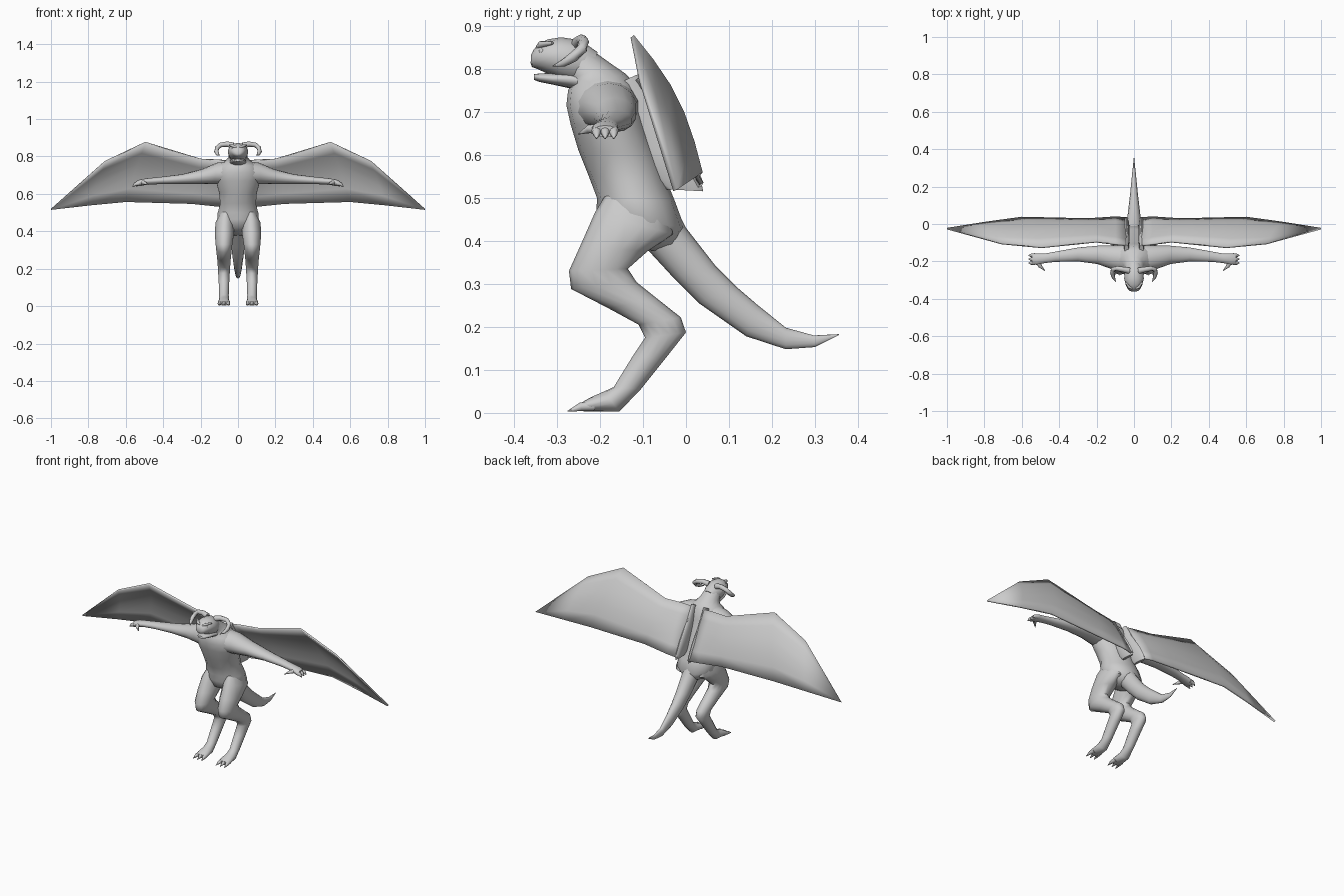
import bpy, bmesh, math
from mathutils import Vector as V

SIDES = 14
hide = bpy.data.materials.new("stone_grey")
hide.diffuse_color = (0.6, 0.6, 0.6, 1)


def finish(name, bm, mirror):
    bmesh.ops.recalc_face_normals(bm, faces=bm.faces)
    me = bpy.data.meshes.new(name)
    bm.to_mesh(me)
    bm.free()
    me.materials.append(hide)
    me.shade_smooth()
    me.set_sharp_from_angle(angle=math.radians(60))
    ob = bpy.data.objects.new(name, me)
    bpy.context.collection.objects.link(ob)
    if mirror:
        m = ob.modifiers.new("mirror", 'MIRROR')
        m.use_mirror_merge = False
    return ob


def add_loft(bm, rings, n=SIDES):
    """Skin elliptical rings given as (centre, half axis, half axis)."""
    loops = []
    for c, u, v in rings:
        loops.append([bm.verts.new(c + u * math.cos(2 * math.pi * i / n)
                                   + v * math.sin(2 * math.pi * i / n)) for i in range(n)])
    for a, b in zip(loops, loops[1:]):
        for i in range(n):
            j = (i + 1) % n
            bm.faces.new((a[i], a[j], b[j], b[i]))
    bm.faces.new(loops[0])
    bm.faces.new(loops[-1])


def side_loft(name, rows, mirror=False):
    """Rows: x, front edge (y, z), back edge (y, z), half width in x."""
    rings = []
    for x, (ya, za), (yb, zb), w in rows:
        a, b = V((x, ya, za)), V((x, yb, zb))
        rings.append(((a + b) / 2, (a - b) / 2, V((w, 0, 0))))
    bm = bmesh.new()
    add_loft(bm, rings)
    return finish(name, bm, mirror)


def add_tube(bm, pts, radii, n=8):
    pts = [V(p) for p in pts]
    rings = []
    for i, p in enumerate(pts):
        t = (pts[min(i + 1, len(pts) - 1)] - pts[max(i - 1, 0)]).normalized()
        ref = V((0, 0, 1)) if abs(t.z) < 0.9 else V((0, 1, 0))
        u = t.cross(ref).normalized()
        rings.append((p, u * radii[i], t.cross(u) * radii[i]))
    add_loft(bm, rings, n)


# Torso and neck
side_loft("torso", [
    (0, (-.13, .385), (-.06, .375), .035),
    (0, (-.19, .42), (-.02, .39), .085),
    (0, (-.208, .465), (-.003, .43), .115),
    (0, (-.207, .50), (-.025, .49), .112),
    (0, (-.226, .55), (-.045, .54), .098),
    (0, (-.25, .61), (-.065, .60), .103),
    (0, (-.268, .67), (-.09, .66), .120),
    (0, (-.278, .715), (-.105, .71), .122),
    (0, (-.274, .75), (-.118, .765), .095),
    (0, (-.268, .762), (-.14, .788), .068),
    (0, (-.275, .772), (-.175, .812), .052),
    (0, (-.285, .78), (-.225, .848), .046)])

# Head: skull with muzzle, and a separate lower jaw
side_loft("head", [
    (0, (-.205, .838), (-.235, .775), .036),
    (0, (-.245, .866), (-.262, .765), .051),
    (0, (-.29, .873), (-.295, .778), .054),
    (0, (-.322, .868), (-.325, .79), .046),
    (0, (-.343, .856), (-.345, .799), .036),
    (0, (-.355, .843), (-.358, .804), .025),
    (0, (-.360, .832), (-.361, .813), .013)])
side_loft("lower_jaw", [
    (0, (-.25, .795), (-.25, .75), .045),
    (0, (-.31, .79), (-.31, .763), .037),
    (0, (-.34, .789), (-.34, .769), .027),
    (0, (-.353, .787), (-.353, .774), .015)])

# Brow ridges and eyes
bm = bmesh.new()
add_tube(bm, [(.008, -.345, .849), (.026, -.338, .856), (.046, -.31, .86)], [.005, .008, .004])
finish("brows", bm, True)
bm = bmesh.new()
bmesh.ops.create_uvsphere(bm, u_segments=8, v_segments=6, radius=.007)
bmesh.ops.translate(bm, verts=bm.verts, vec=(.031, -.335, .840))
finish("eyes", bm, True)

# Curled horns
bm = bmesh.new()
add_tube(bm, [(.025, -.25, .858), (.058, -.243, .866), (.092, -.238, .862), (.112, -.242, .846),
              (.116, -.262, .827), (.110, -.285, .813), (.097, -.31, .806)],
         [.017, .014, .013, .013, .012, .009, .001])
finish("horns", bm, True)

# Digitigrade legs running into the feet
side_loft("legs", [
    (.062, (-.185, .51), (-.045, .48), .035),
    (.070, (-.212, .465), (-.03, .415), .052),
    (.073, (-.245, .39), (-.09, .375), .052),
    (.075, (-.272, .33), (-.135, .335), .046),
    (.075, (-.267, .288), (-.115, .304), .042),
    (.075, (-.18, .243), (-.065, .264), .037),
    (.075, (-.11, .205), (-.012, .222), .034),
    (.075, (-.095, .175), (.0, .187), .032),
    (.075, (-.125, .13), (-.045, .13), .029),
    (.075, (-.168, .06), (-.105, .055), .026),
    (.075, (-.19, .05), (-.155, .003), .028),
    (.075, (-.22, .037), (-.22, .003), .034),
    (.075, (-.243, .024), (-.243, .004), .030)], True)

# Toes and toe claws
bm = bmesh.new()
for dx in (-.024, 0, .024):
    add_tube(bm, [(.075 + dx * .8, -.215, .016), (.075 + dx, -.245, .014), (.075 + dx * 1.15, -.275, .004)],
             [.012, .010, .001])
finish("toes", bm, True)

# Tail
side_loft("tail", [
    (0, (-.12, .41), (-.02, .47), .05),
    (0, (-.088, .378), (.0, .43), .045),
    (0, (-.03, .315), (.07, .34), .037),
    (0, (.03, .255), (.115, .295), .031),
    (0, (.14, .178), (.165, .252), .022),
    (0, (.232, .148), (.232, .198), .014),
    (0, (.30, .153), (.297, .18), .007),
    (0, (.356, .181), (.355, .183), .001)])

# Arms: rows of y, upper edge (x, z), lower edge (x, z), half depth in y
rings = []
for y, (xa, za), (xb, zb), w in [
        (-.185, (.05, .775), (.05, .65), .075),
        (-.178, (.115, .766), (.125, .652), .064),
        (-.165, (.19, .733), (.20, .652), .050),
        (-.163, (.30, .705), (.30, .653), .038),
        (-.175, (.42, .690), (.42, .652), .028),
        (-.184, (.48, .684), (.48, .650), .026),
        (-.188, (.52, .678), (.52, .643), .031),
        (-.188, (.545, .668), (.545, .640), .028)]:
    a, b = V((xa, y, za)), V((xb, y, zb))
    rings.append(((a + b) / 2, (a - b) / 2, V((0, w, 0))))
bm = bmesh.new()
add_loft(bm, rings)
finish("arms", bm, True)

# Fingers and thumbs
bm = bmesh.new()
for dy in (-.02, 0, .02):
    add_tube(bm, [(.53, -.188 + dy, .656), (.55, -.188 + dy, .651), (.564, -.188 + dy, .638)],
             [.012, .010, .002])
add_tube(bm, [(.515, -.20, .660), (.502, -.225, .660), (.476, -.25, .648)], [.012, .010, .001])
finish("fingers", bm, True)

# Wings: a cupped sheet between a leading and a trailing edge
lead = [(.035, -.115, .775), (.10, -.108, .781), (.20, -.095, .785), (.495, -.125, .875),
        (.71, -.105, .773), (1, -.025, .517)]
trail = [(.035, .032, .525), (.10, .036, .533), (.25, .026, .548), (.60, .034, .558),
         (.79, .008, .540), (1, -.025, .517)]
cup = [.0, .012, .022, .026, .02, 0]
ROWS = 5
bm = bmesh.new()
grid = []
for p, q, c in zip(lead, trail, cup):
    col = []
    for r in range(ROWS + 1):
        t = r / ROWS
        bulge = V((0, .85, .5)) * c * math.sin(math.pi * t)
        col.append(bm.verts.new(V(p).lerp(V(q), t) + bulge))
    grid.append(col)
for a, b in zip(grid, grid[1:]):
    for r in range(ROWS):
        bm.faces.new((a[r], a[r + 1], b[r + 1], b[r]))
bmesh.ops.remove_doubles(bm, verts=bm.verts, dist=.0005)
wings = finish("wings", bm, True)
solid = wings.modifiers.new("thickness", 'SOLIDIFY')
solid.thickness = .010
solid.offset = 0

# Webs joining the wing roots to the back
side_loft("wing_roots", [
    (.04, (-.16, .765), (-.112, .787), .012),
    (.04, (-.14, .69), (-.062, .70), .015),
    (.04, (-.11, .60), (.0, .61), .016),
    (.04, (-.07, .54), (.034, .545), .015),
    (.04, (-.05, .52), (.040, .515), .008)], True)
